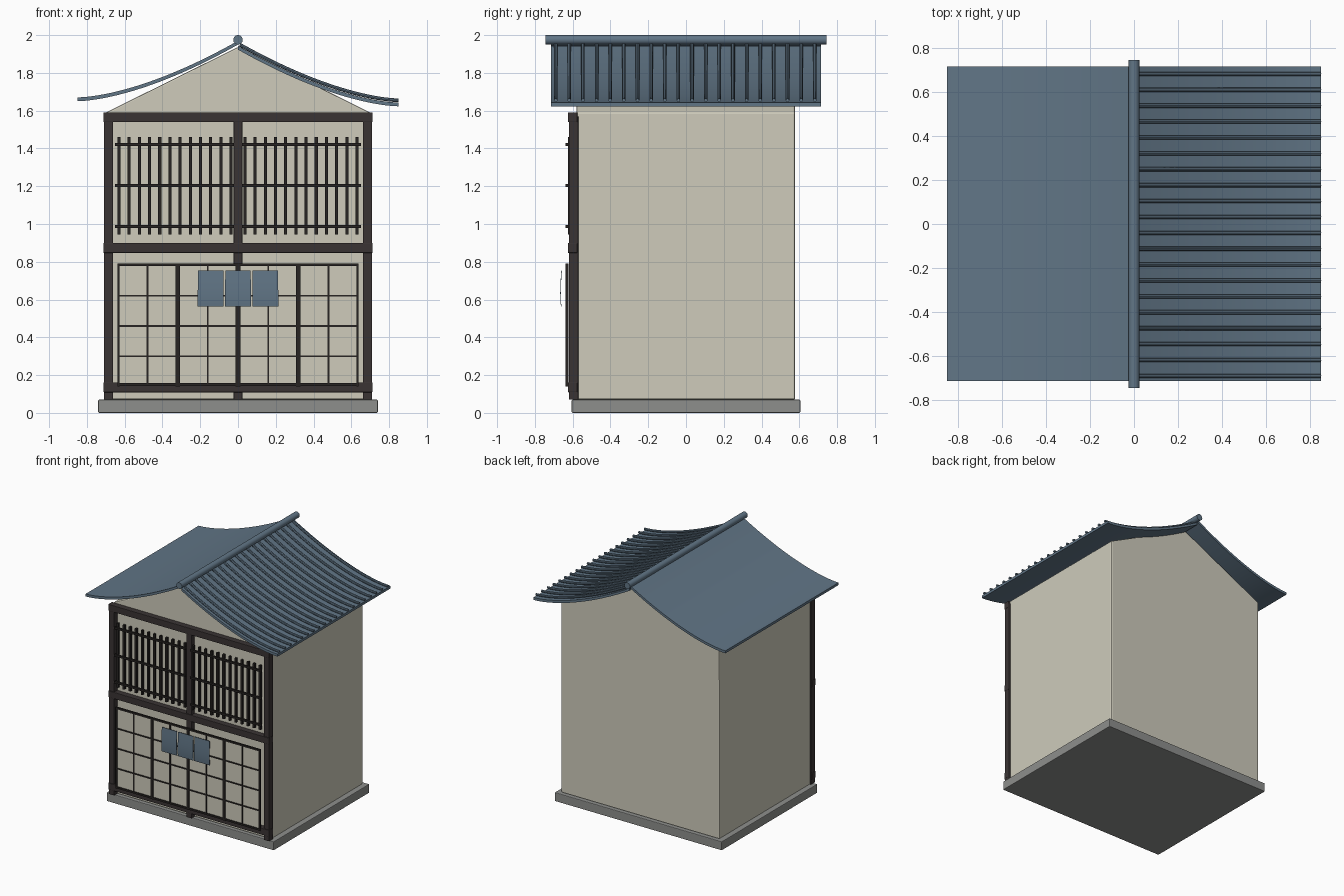
import bpy
import bmesh
from math import pi

cube = bpy.data.objects.get("Cube")
if cube:
    bpy.data.objects.remove(cube, do_unlink=True)


def material(name, rgb):
    m = bpy.data.materials.new(name)
    m.use_nodes = True
    m.diffuse_color = (*rgb, 1)
    m.node_tree.nodes["Principled BSDF"].inputs["Base Color"].default_value = (*rgb, 1)
    return m


PLASTER = material("cream_plaster", (0.62, 0.60, 0.50))
TIMBER = material("dark_timber", (0.042, 0.034, 0.034))
LATTICE = material("black_lattice", (0.02, 0.017, 0.016))
SLATE = material("blue_slate", (0.12, 0.18, 0.24))
STONE = material("grey_stone", (0.27, 0.275, 0.265))


def finish(name, bm, mat, bevel=0, smooth=False):
    bmesh.ops.recalc_face_normals(bm, faces=bm.faces)
    mesh = bpy.data.meshes.new(name)
    bm.to_mesh(mesh)
    bm.free()
    mesh.materials.append(mat)
    ob = bpy.data.objects.new(name, mesh)
    bpy.context.collection.objects.link(ob)
    if bevel:
        mod = ob.modifiers.new("soft_edges", "BEVEL")
        mod.width = bevel
        mod.segments = 2
    if smooth:
        shade(ob)
    return ob


def shade(ob):
    bpy.ops.object.select_all(action="DESELECT")
    ob.select_set(True)
    bpy.context.view_layer.objects.active = ob
    bpy.ops.object.shade_smooth_by_angle()


def boxes(name, spans, mat, bevel=0):
    """One object made of boxes, each given as x, y and z ranges."""
    bm = bmesh.new()
    for span in spans:
        verts = bmesh.ops.create_cube(bm, size=1)["verts"]
        for v in verts:
            for i, (lo, hi) in enumerate(span):
                v.co[i] = hi if v.co[i] > 0 else lo
    return finish(name, bm, mat, bevel)


def prism(name, outline, y0, y1, mat, bevel=0, smooth=False):
    """Closed x-z outline extended along y."""
    bm = bmesh.new()
    face = bm.faces.new([bm.verts.new((x, y0, z)) for x, z in outline])
    out = bmesh.ops.extrude_face_region(bm, geom=[face])["geom"]
    moved = [g for g in out if isinstance(g, bmesh.types.BMVert)]
    bmesh.ops.translate(bm, verts=moved, vec=(0, y1 - y0, 0))
    return finish(name, bm, mat, bevel, smooth)


def around(c, half):
    return (c - half, c + half)


# Stone base and gabled house body
boxes("stone_base", [((-0.74, 0.74), (-0.605, 0.605), (0, 0.07))], STONE, 0.005)
prism("house_body", [(-0.7, 0.07), (0.7, 0.07), (0.7, 1.59), (0, 1.937), (-0.7, 1.59)],
      -0.58, 0.578, PLASTER, 0.008)

# Timber frame on the front
boxes("corner_posts", [(around(s * 0.686, 0.024), (-0.62, -0.57), (0.07, 1.57)) for s in (-1, 1)],
      TIMBER, 0.003)
boxes("centre_post", [(around(0, 0.023), (-0.62, -0.57), (0.07, 1.56))], TIMBER, 0.003)
boxes("cross_beams", [((-0.712, 0.712), (-0.625, -0.575), around(z, 0.026))
                      for z in (0.135, 0.873, 1.565)], TIMBER, 0.003)

# Upper window lattice
slats, rails = [], []
for s in (-1, 1):
    for i in range(12):
        slats.append((around(s * (0.037 + i * 0.0539), 0.008), (-0.626, -0.608), (0.945, 1.46)))
    for z in (0.988, 1.203, 1.422):
        rails.append((around(s * 0.336, 0.314), (-0.637, -0.622), around(z, 0.008)))
boxes("window_slats", slats, LATTICE)
boxes("window_rails", rails, LATTICE)

# Sliding doors: paper with a thin grid, two leaves on each side
paper, frames, grid = [], [], []
for s in (-1, 1):
    for leaf in range(2):
        c = s * (0.16 + leaf * 0.319)
        paper.append((around(c, 0.155), (-0.629, -0.622), (0.15, 0.785)))
        for e in (-1, 1):
            frames.append((around(c + e * 0.154, 0.006), (-0.637, -0.622), (0.14, 0.79)))
        for z in (0.15, 0.784):
            frames.append((around(c, 0.16), (-0.637, -0.622), around(z, 0.007)))
        grid.append((around(c, 0.005), (-0.634, -0.627), (0.15, 0.785)))
        for z in (0.3, 0.46, 0.62):
            grid.append((around(c, 0.155), (-0.634, -0.627), around(z, 0.005)))
boxes("door_paper", paper, PLASTER)
boxes("door_frames", frames, LATTICE)
boxes("door_grid", grid, LATTICE)

# Three bowed entrance cloths
for i, side in enumerate(("right", "middle", "left")):
    bm = bmesh.new()
    rows = []
    for k in range(9):
        t = k / 8
        y = -0.66 - 0.014 * t + 0.012 * t * t * t
        rows.append([bm.verts.new((0.145 * (i - 1) + e * (0.067 + 0.002 * t), y + d, 0.755 - 0.193 * t))
                     for e, d in ((-1, 0), (1, 0), (1, 0.003), (-1, 0.003))])
    for a, b in zip(rows, rows[1:]):
        for j in range(4):
            bm.faces.new((a[j], a[j - 1], b[j - 1], b[j]))
    bm.faces.new(rows[0])
    bm.faces.new(rows[-1])
    finish(side + "_entrance_cloth", bm, SLATE, smooth=True)

# Swept roof slopes
STEPS = 24


def slope(s, lift, start=0):
    xs = [start + (0.85 - start) * i / STEPS for i in range(STEPS + 1)]
    return [(s * x, 1.66 + lift + 0.3 * (1 - x / 0.85) ** 1.6) for x in xs]


for s, name, drop in ((-1, "right_roof_slope", 0), (1, "left_roof_slope", -0.027)):
    prism(name, slope(s, drop + 0.01) + slope(s, drop - 0.01)[::-1], -0.714, 0.716, SLATE, smooth=True)

# Round tile ribs on the left slope
data = bpy.data.curves.new("roof_ribs", "CURVE")
data.dimensions = "3D"
data.bevel_depth = 0.0095
data.bevel_resolution = 2
data.use_fill_caps = True
for i in range(20):
    spline = data.splines.new("POLY")
    spline.points.add(STEPS)
    y = -0.69 + i * 0.0722
    for p, (x, z) in zip(spline.points, slope(1, -0.005, 0.01)):
        p.co = (x, y, z, 1)
data.materials.append(SLATE)
ribs = bpy.data.objects.new("roof_ribs", data)
bpy.context.collection.objects.link(ribs)
bpy.ops.object.select_all(action="DESELECT")
ribs.select_set(True)
bpy.context.view_layer.objects.active = ribs
bpy.ops.object.convert(target="MESH")
shade(bpy.context.view_layer.objects.active)

# Ridge pole
bpy.ops.mesh.primitive_cylinder_add(vertices=20, radius=0.025, depth=1.49,
                                    location=(0, 0, 1.975), rotation=(pi / 2, 0, 0))
ridge = bpy.context.object
ridge.name = "ridge_pole"
ridge.data.materials.append(SLATE)
shade(ridge)
